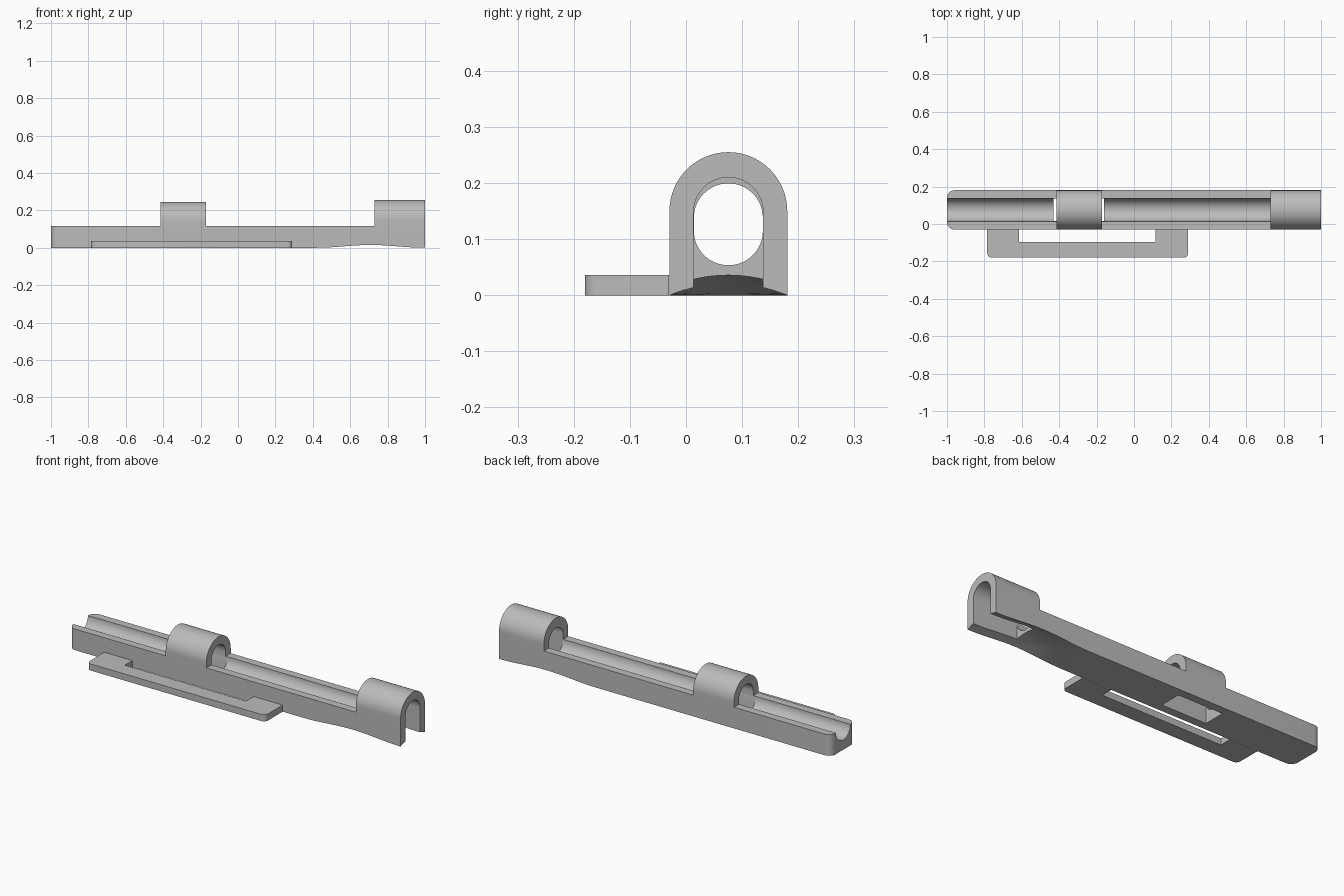
import bpy, bmesh, math

old = bpy.data.objects.get("Cube")
if old:
    bpy.data.objects.remove(old)

MID_Y = 0.0755      # centre line of the rail
HALF = 0.105        # half width of the rail
DECK = 0.115        # height of the rail's top edges
CORNER = 0.04       # plan radius at the left end

grey = bpy.data.materials.new("plain grey")
grey.use_nodes = True
colour = (0.5, 0.5, 0.5, 1)
grey.diffuse_color = colour
grey.node_tree.nodes["Principled BSDF"].inputs["Base Color"].default_value = colour


def make_object(name, bm):
    bmesh.ops.remove_doubles(bm, verts=bm.verts, dist=1e-5)
    bmesh.ops.recalc_face_normals(bm, faces=bm.faces)
    mesh = bpy.data.meshes.new(name)
    bm.to_mesh(mesh)
    bm.free()
    mesh.materials.append(grey)
    obj = bpy.data.objects.new(name, mesh)
    bpy.context.collection.objects.link(obj)
    return obj


def loft(name, rings):
    """Skin a list of closed rings and cap both ends."""
    bm = bmesh.new()
    rows = [[bm.verts.new(p) for p in ring] for ring in rings]
    n = len(rows[0])
    for a, b in zip(rows, rows[1:]):
        for i in range(n):
            j = (i + 1) % n
            bm.faces.new((a[i], a[j], b[j], b[i]))
    bm.faces.new(rows[0])
    bm.faces.new(rows[-1])
    return make_object(name, bm)


def arc(cx, cy, r, start, end, n):
    angles = [math.radians(start + (end - start) * i / n) for i in range(n + 1)]
    return [(cx + r * math.cos(a), cy + r * math.sin(a)) for a in angles]


def smoothstep(t):
    t = min(1, max(0, t))
    return t * t * (3 - 2 * t)


def section(x, arch=None):
    """Rail section at x; arch is the height of the arch centre, if any."""
    d = min(CORNER, x + 1)
    w = HALF - CORNER + math.sqrt(max(0, CORNER ** 2 - (CORNER - d) ** 2))
    t = min(1, max(0, (x - 0.42) / 0.58))
    edge = 0.0075 * (1 - math.cos(2 * math.pi * t))
    bulge = 0.021 * smoothstep((x - 0.42) / 0.31)
    ring = []
    for i in range(17):
        s = 1 - i / 8
        ring.append((x, MID_Y + s * w, edge + bulge * (1 - s * s)))
    ring.append((x, MID_Y - w, DECK))
    for y, z in arc(0, arch or 0, w, 180, 0, 40):
        ring.append((x, MID_Y + y, z if arch else DECK))
    ring.append((x, MID_Y + w, DECK))
    return ring


# Rail with two arches and a scooped underside towards its left (+x) end
rings = [section(-1 + CORNER * (1 - math.cos(math.pi * i / 16))) for i in range(9)]
rings += [section(-0.415), section(-0.415, 0.14), section(-0.17, 0.14), section(-0.17)]
rings += [section(0.42 + 0.031 * i) for i in range(10)]
rings += [section(0.73), section(0.73, 0.15)]
rings += [section(0.73 + 0.03 * i, 0.15) for i in range(1, 10)]
rail = loft("rail_with_arches", rings)


def slot_ring(x, r, low, high, round_floor):
    floor = arc(MID_Y, low, r, 180, 360, 32) if round_floor else [(MID_Y - r, low), (MID_Y + r, low)]
    return [(x, y, z) for y, z in floor + arc(MID_Y, high, r, 0, 180, 32)]


def prism_x(name, x0, x1, *shape):
    return loft(name, [slot_ring(x0, *shape), slot_ring(x1, *shape)])


# Cutters: round channel, open end slot and floor window
channel = prism_x("channel_cutter", -1.1, 0.76, 0.0615, 0.115, 0.138, True)
end_slot = prism_x("end_slot_cutter", 0.732, 1.1, 0.062, -0.1, 0.148, False)
window = loft("window_cutter", [
    [(x, MID_Y + y, z) for y, z in ((-0.06, -0.1), (0.06, -0.1), (0.06, 0.108), (-0.06, 0.108))]
    for x in (-0.43, -0.16)])

bpy.context.view_layer.objects.active = rail
for cutter in (channel, end_slot, window):
    cutter.hide_render = True
    mod = rail.modifiers.new("cut", "BOOLEAN")
    mod.operation = "DIFFERENCE"
    mod.solver = "EXACT"
    mod.object = cutter
    bpy.ops.object.modifier_apply(modifier=mod.name)
    bpy.data.objects.remove(cutter)

# Flat side loop with rounded outer corners
r = 0.025
outline = [(-0.785, -0.03)] + arc(-0.785 + r, -0.18 + r, r, 180, 270, 8)
outline += arc(0.29 - r, -0.18 + r, r, 270, 360, 8) + [(0.29, -0.03)]
outline += [(0.115, -0.03), (0.115, -0.095), (-0.615, -0.095), (-0.615, -0.03)]
side_loop = loft("side_loop", [[(x, y, z) for x, y in outline] for z in (0, 0.036)])

for obj in (rail, side_loop):
    bpy.ops.object.select_all(action="DESELECT")
    obj.select_set(True)
    bpy.context.view_layer.objects.active = obj
    bpy.ops.object.shade_smooth_by_angle(angle=math.radians(30))
